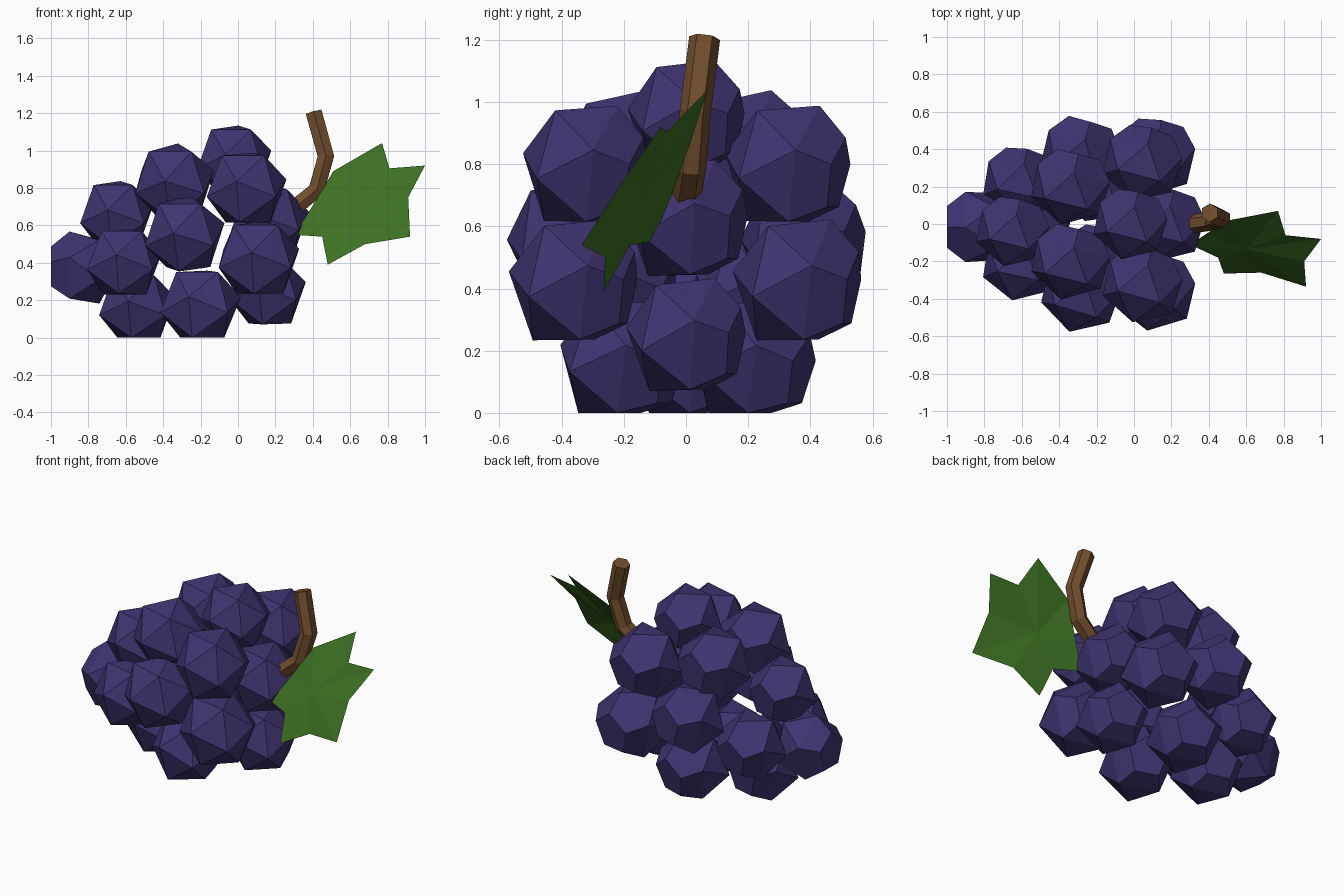
import bpy, bmesh, math
from mathutils import Vector

if "Cube" in bpy.data.objects:
    bpy.data.objects.remove(bpy.data.objects["Cube"])


def material(name, col):
    m = bpy.data.materials.new(name)
    m.diffuse_color = (*col, 1)
    m.use_nodes = True
    m.node_tree.nodes["Principled BSDF"].inputs["Base Color"].default_value = m.diffuse_color
    return m


PURPLE = material("grape purple", (0.050, 0.034, 0.165))
BROWN = material("stem brown", (0.165, 0.075, 0.026))
GREEN = material("leaf green", (0.047, 0.165, 0.017))


def finish(bm, name, mat):
    bmesh.ops.recalc_face_normals(bm, faces=bm.faces)
    me = bpy.data.meshes.new(name)
    bm.to_mesh(me)
    bm.free()
    me.materials.append(mat)
    ob = bpy.data.objects.new(name, me)
    bpy.context.collection.objects.link(ob)
    return ob


# Grape: twenty-sided ball with one corner cut to a flat pentagon along the axis
def grape(name, centre, axis, spin=math.pi / 2, size=1.0):
    bm = bmesh.new()
    q = Vector(axis).to_track_quat('Z', 'Y')
    c = Vector(centre)

    def add(r, h, off):
        for k in range(5):
            a = spin + off + k * math.tau / 5
            p = c + q @ Vector((r * math.cos(a), r * math.sin(a), h)) * size
            p.z = max(p.z, 0)
            bm.verts.new(p)

    add(0.125, 0.175, 0)
    add(0.21, 0.07, 0)
    add(0.20, -0.10, math.pi / 5)
    bm.verts.new(c + q @ Vector((0, 0, -0.21)) * size)
    bmesh.ops.convex_hull(bm, input=bm.verts[:])
    bmesh.ops.dissolve_limit(bm, angle_limit=0.02, verts=bm.verts[:], edges=bm.edges[:])
    finish(bm, name, PURPLE)


# Grapes on the centre plane: centre, axis, size
BACK = Vector((0.25, 1, -0.15))
middle = [((-0.02, 0, 0.95), 0.93), ((-0.65, -0.04, 0.655), 0.92),
          ((0.17, 0, 0.62), 0.98), ((0.16, 0, 0.245), 0.95), ((-0.54, 0, 0.165), 0.96)]
for i, (c, size) in enumerate(middle):
    grape(f"grape_middle_{i}", c, BACK, size=size)
grape("grape_tip", (-0.835, -0.015, 0.37), (-1, 0, 0), 0.3, 0.94)

# Mirrored pairs of grapes: distance from the centre plane is y
pairs = [((-0.34, 0.20, 0.83), 1.0), ((0.045, 0.325, 0.795), 1.0), ((-0.61, 0.22, 0.40), 0.94),
         ((-0.285, 0.375, 0.55), 1.0), ((0.11, 0.36, 0.42), 1.03), ((-0.20, 0.21, 0.17), 1.0)]
for i, ((x, y, z), size) in enumerate(pairs):
    for side, s in (("front", -1), ("back", 1)):
        tilt = Vector((0.12 * math.sin(3 * i), 0, 0.12 * math.cos(2 * i)))
        grape(f"grape_{side}_{i}", (x, y * s, z), BACK + tilt, size=size)

# Stem: bent six-sided tube
path = [Vector(p) for p in ((0.31, 0, 0.70), (0.42, 0.015, 0.79),
                            (0.47, 0.03, 0.97), (0.405, 0.06, 1.205))]
bm = bmesh.new()
rings = []
for i, p in enumerate(path):
    t = (path[min(i + 1, 3)] - path[max(i - 1, 0)]).normalized()
    u = Vector((0, 1, 0))
    u = (u - t * u.dot(t)).normalized()
    v = t.cross(u)
    rings.append([bm.verts.new(p + 0.05 * (u * math.cos(k * math.pi / 3) + v * math.sin(k * math.pi / 3)))
                  for k in range(6)])
for a, b in zip(rings, rings[1:]):
    for k in range(6):
        bm.faces.new((a[k], a[(k + 1) % 6], b[(k + 1) % 6], b[k]))
bm.faces.new(rings[0])
bm.faces.new(rings[-1])
finish(bm, "stem", BROWN)

# Leaf: pointed outline fanned around a slightly sunken centre
outline = [(0.30, -0.11, 0.55), (0.39, -0.05, 0.69), (0.51, 0.02, 0.89), (0.77, 0.07, 1.04),
           (0.81, -0.06, 0.905), (1.0, -0.08, 0.92), (0.91, -0.20, 0.75), (0.92, -0.335, 0.54),
           (0.68, -0.26, 0.50), (0.48, -0.265, 0.39), (0.45, -0.18, 0.54)]
bm = bmesh.new()
hub = bm.verts.new((0.60, -0.135, 0.70))
rim = [bm.verts.new(p) for p in outline]
for k in range(len(rim)):
    bm.faces.new((hub, rim[k], rim[(k + 1) % len(rim)]))
finish(bm, "leaf", GREEN)
